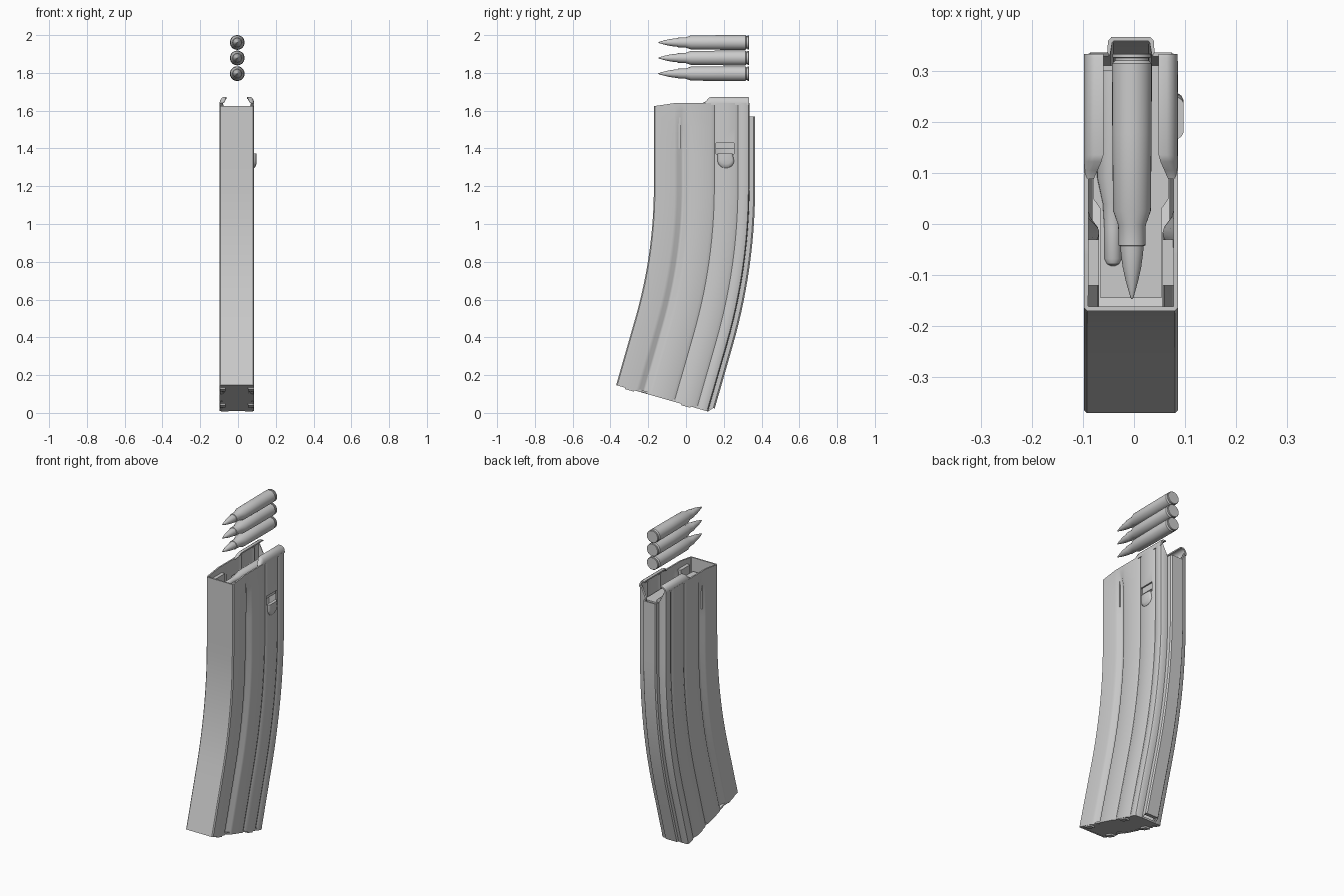
import bpy, bmesh, math
from mathutils import Vector

if "Cube" in bpy.data.objects:
    bpy.data.objects.remove(bpy.data.objects["Cube"])

grey = bpy.data.materials.new("plain_grey")
grey.diffuse_color = (0.6, 0.6, 0.6, 1)
grey.use_nodes = True
grey.node_tree.nodes["Principled BSDF"].inputs["Base Color"].default_value = grey.diffuse_color

CX = -0.006                 # centre of the body in x
YC, ZS = -2.70, 1.20        # bend centre in y, height where the bend starts
ANG = math.radians(16)


def bend(x, u, a, d):
    """Point of the curved body: u across, a bend angle, d further down."""
    r = u - YC
    return Vector((CX + x, YC + r * math.cos(a) - d * math.sin(a),
                   ZS - r * math.sin(a) - d * math.cos(a)))


def make(name, verts, faces, fix=True):
    me = bpy.data.meshes.new(name)
    me.from_pydata([tuple(v) for v in verts], [], faces)
    if fix:
        bm = bmesh.new()
        bm.from_mesh(me)
        bmesh.ops.recalc_face_normals(bm, faces=bm.faces)
        bm.to_mesh(me)
        bm.free()
    me.materials.append(grey)
    ob = bpy.data.objects.new(name, me)
    bpy.context.collection.objects.link(ob)
    return ob


def loft(name, rows, caps=True, fix=True):
    n = len(rows[0])
    verts = [v for row in rows for v in row]
    faces = [(r * n + i, (r + 1) * n + i, (r + 1) * n + (i + 1) % n, r * n + (i + 1) % n)
             for r in range(len(rows) - 1) for i in range(n)]
    if caps:
        faces += [tuple(range(n)), tuple(range(len(verts) - n, len(verts)))]
    return make(name, verts, faces, fix)


def activate(ob):
    bpy.ops.object.select_all(action='DESELECT')
    ob.select_set(True)
    bpy.context.view_layer.objects.active = ob


def smooth(ob, deg=32):
    activate(ob)
    bpy.ops.object.shade_smooth_by_angle(angle=math.radians(deg))


def bent_box(name, x0, x1, u0, u1, d0, d1, a=ANG):
    rows = [[bend(x, u, a, d) for x, u in ((x0, u0), (x1, u0), (x1, u1), (x0, u1))]
            for d in (d0, d1)]
    return loft(name, rows)


# Curved hollow body with pressed grooves and a rear spine
half = [(0.086, -0.17), (0.092, -0.164), (0.092, -0.06), (0.088, -0.045),
        (0.073, -0.025), (0.071, -0.017), (0.073, -0.01), (0.088, 0.01), (0.092, 0.025),
        (0.092, 0.132), (0.084, 0.15), (0.092, 0.168),
        (0.092, 0.257), (0.084, 0.275), (0.092, 0.293),
        (0.092, 0.318), (0.088, 0.33), (0.080, 0.335), (0.046, 0.336),
        (0.045, 0.358), (0.038, 0.366)]
section = half + [(-x, u) for x, u in reversed(half)]


def rim(x, u):
    if u > 0.335 and abs(x) < 0.05:
        return 1.57
    return 1.625 if u < -0.16 else 1.64


stations = [(0, None), (0, 0.035), (0, -0.31), (0, -0.15)]
stations += [(ANG * k / 14, 0) for k in range(15)]
stations += [(ANG, 0.12), (ANG, 0.25), (ANG, 0.37)]
rows = []
for k, (a, d) in enumerate(stations):
    row = []
    for x, u in section:
        dd = d
        if k < 2:
            dd = ZS - rim(x, u) + (d or 0)
            if -0.05 < u < 0.02:                 # front groove fades out at the rim
                x = math.copysign(0.092, x)
        elif k == len(stations) - 1 and u > 0.35:
            dd = d - 0.025
        row.append(bend(x, u, a, dd))
    rows.append(row)
body = loft("magazine_body", rows, caps=False, fix=False)
sol = body.modifiers.new("wall", 'SOLIDIFY')
sol.thickness, sol.offset = 0.009, -1

# Catch window in the right wall
bpy.ops.mesh.primitive_cube_add(size=1, location=(0.085, 0.207, 1.40))
cutter = bpy.context.object
cutter.name = "window_cutter"
cutter.scale = (0.06, 0.095, 0.058)
cutter.hide_render = True
cut = body.modifiers.new("window", 'BOOLEAN')
cut.operation, cut.solver, cut.object = 'DIFFERENCE', 'EXACT', cutter
activate(body)
for m in ("wall", "window"):
    bpy.ops.object.modifier_apply(modifier=m)
bpy.data.objects.remove(cutter)
smooth(body)

# Raised catch bump under the window
outline = [(0.167, 1.372), (0.247, 1.372), (0.255, 1.33)]
outline += [(0.211 + 0.042 * math.cos(t), 1.33 - 0.034 * math.sin(t))
            for t in [math.pi * k / 8 for k in range(1, 8)]] + [(0.167, 1.33)]
rows = [[Vector((x, 0.211 + (y - 0.211) * s, 1.372 + (z - 1.372) * s)) for y, z in outline]
        for x, s in ((0.078, 1), (0.087, 1), (0.093, 0.9), (0.097, 0.72))]
smooth(loft("catch_bump", rows), 50)

# Feed lips, curling inward over the rear half
lip = [(0.0915, 0.0), (0.0915, 0.012), (0.088, 0.026), (0.080, 0.038), (0.070, 0.043),
       (0.054, 0.043), (0.054, 0.035), (0.068, 0.034), (0.076, 0.027), (0.081, 0.014),
       (0.082, 0.0)]
for side, label in ((1, "right"), (-1, "left")):
    rows = []
    for y, f, inner in ((0.088, 0.25, 0.5), (0.105, 0.45, 0.7), (0.122, 0.9, 0.9),
                        (0.135, 1, 1), (0.325, 1, 1), (0.333, 0.92, 1)):
        rows.append([Vector((CX + side * (0.0915 - (0.0915 - x) * inner), y, 1.63 + h * f))
                     for x, h in lip])
    smooth(loft("feed_lip_" + label, rows), 40)

# Follower inside the mouth, with its raised round ridge
foot = [(-0.06, -0.145), (0.06, -0.145), (0.060, 0.03), (0.074, 0.05), (0.074, 0.31),
        (-0.074, 0.31), (-0.074, 0.05), (-0.060, 0.03)]
loft("follower", [[Vector((CX + x, y, z)) for x, y in foot] for z in (1.40, 1.55)])


def lathe(name, profile, x, z, n=24):
    rows = [[Vector((x + r * math.cos(2 * math.pi * k / n), y,
                     z + r * math.sin(2 * math.pi * k / n))) for k in range(n)]
            for y, r in profile]
    ob = loft(name, rows)
    smooth(ob, 35)
    return ob


lathe("follower_ridge", [(-0.082, 0.004), (-0.078, 0.012), (-0.068, 0.017), (-0.01, 0.017),
                         (0.04, 0.020), (0.09, 0.031), (0.30, 0.031)], -0.041, 1.55)

# Guide strips along the inner walls
for side, label in ((1, "right"), (-1, "left")):
    xs = sorted((side * 0.062, side * 0.084))
    bent_box("guide_" + label, xs[0], xs[1], -0.12, -0.03, -0.40, -0.2, 0)

# Floor plate with small locking tabs
bent_box("floor_plate", -0.088, 0.088, -0.166, 0.332, 0.358, 0.368)
bent_box("floor_plate_rear", -0.04, 0.04, 0.33, 0.36, 0.335, 0.345)
for u in (-0.12, 0.19):
    for side in (1, -1):
        xs = sorted((side * 0.060, side * 0.090))
        bent_box("floor_tab", xs[0], xs[1], u, u + 0.05, 0.362, 0.377)

# Three loose cartridges above the mouth
shell = [(0.334, 0.036), (0.332, 0.038), (0.326, 0.038), (0.325, 0.033), (0.320, 0.033),
         (0.314, 0.039), (0.18, 0.0385), (0.026, 0.037), (-0.002, 0.027), (-0.042, 0.026),
         (-0.043, 0.023), (-0.06, 0.0215), (-0.085, 0.018), (-0.11, 0.0125),
         (-0.13, 0.007), (-0.142, 0.0035), (-0.147, 0.001)]
for k, z in enumerate((1.796, 1.879, 1.961)):
    lathe("cartridge_%d" % (k + 1), shell, -0.004, z, 32)
